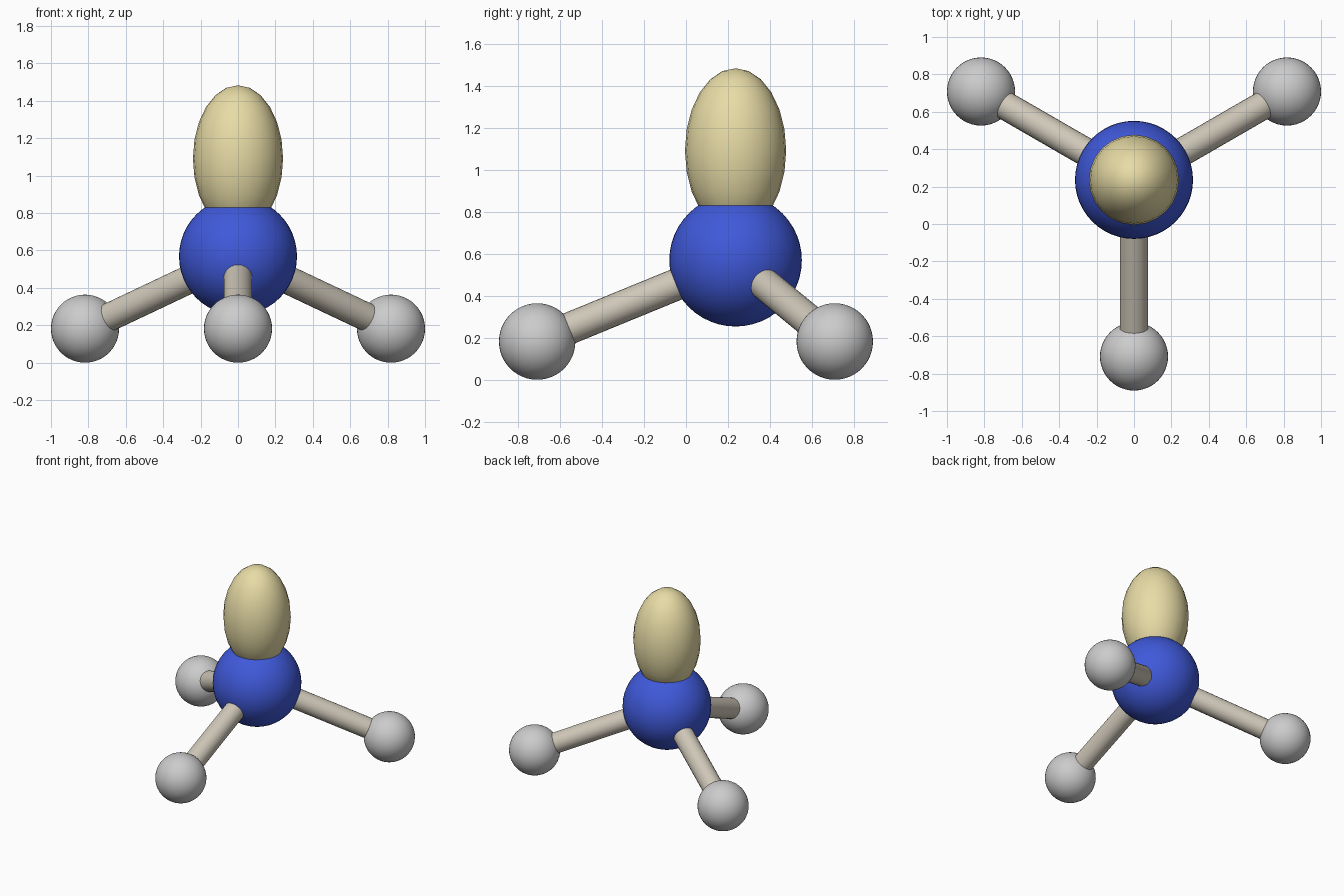
import bpy
from math import sin, cos, radians
from mathutils import Vector

if "Cube" in bpy.data.objects:
    bpy.data.objects.remove(bpy.data.objects["Cube"])


def material(name, rgb):
    m = bpy.data.materials.new(name)
    m.diffuse_color = (*rgb, 1)
    m.use_nodes = True
    m.node_tree.nodes["Principled BSDF"].inputs["Base Color"].default_value = m.diffuse_color
    return m


BLUE = material("blue", (0.05, 0.10, 0.70))
WHITE = material("white", (0.83, 0.83, 0.80))
TAN = material("tan", (0.62, 0.57, 0.48))
CREAM = material("cream", (0.80, 0.71, 0.38))


def finish(name, mat):
    ob = bpy.context.object
    ob.name = name
    ob.data.materials.append(mat)
    bpy.ops.object.shade_smooth_by_angle(angle=radians(40))
    return ob


def ball(name, loc, scale, mat, segments=48, rings=24):
    bpy.ops.mesh.primitive_uv_sphere_add(segments=segments, ring_count=rings, radius=1, location=loc)
    bpy.context.object.scale = scale
    bpy.ops.object.transform_apply(location=False, rotation=False, scale=True)
    return finish(name, mat)


def rod(name, a, b, radius, mat):
    d = b - a
    bpy.ops.mesh.primitive_cylinder_add(vertices=24, radius=radius, depth=d.length, location=(a + b) / 2)
    bpy.context.object.rotation_euler = d.to_track_quat('Z', 'Y').to_euler()
    return finish(name, mat)


# Central atom and the lone pair lobe above it
SMALL_R, REACH = 0.182, 0.9445
centre = Vector((0, 0.236, 0.569))
ball("central_atom", centre, (0.3155,) * 3, BLUE)
ball("lone_pair_lobe", (0, centre.y, 1.091), (0.241, 0.241, 0.392), CREAM, 24, 12)

# Three outer atoms with their bonds, 120 degrees apart
for i in range(3):
    a = radians(-90 + 120 * i)
    p = Vector((REACH * cos(a), centre.y + REACH * sin(a), SMALL_R))
    ball(f"outer_atom_{i + 1}", p, (SMALL_R,) * 3, WHITE)
    rod(f"bond_{i + 1}", centre, p, 0.076, TAN)
